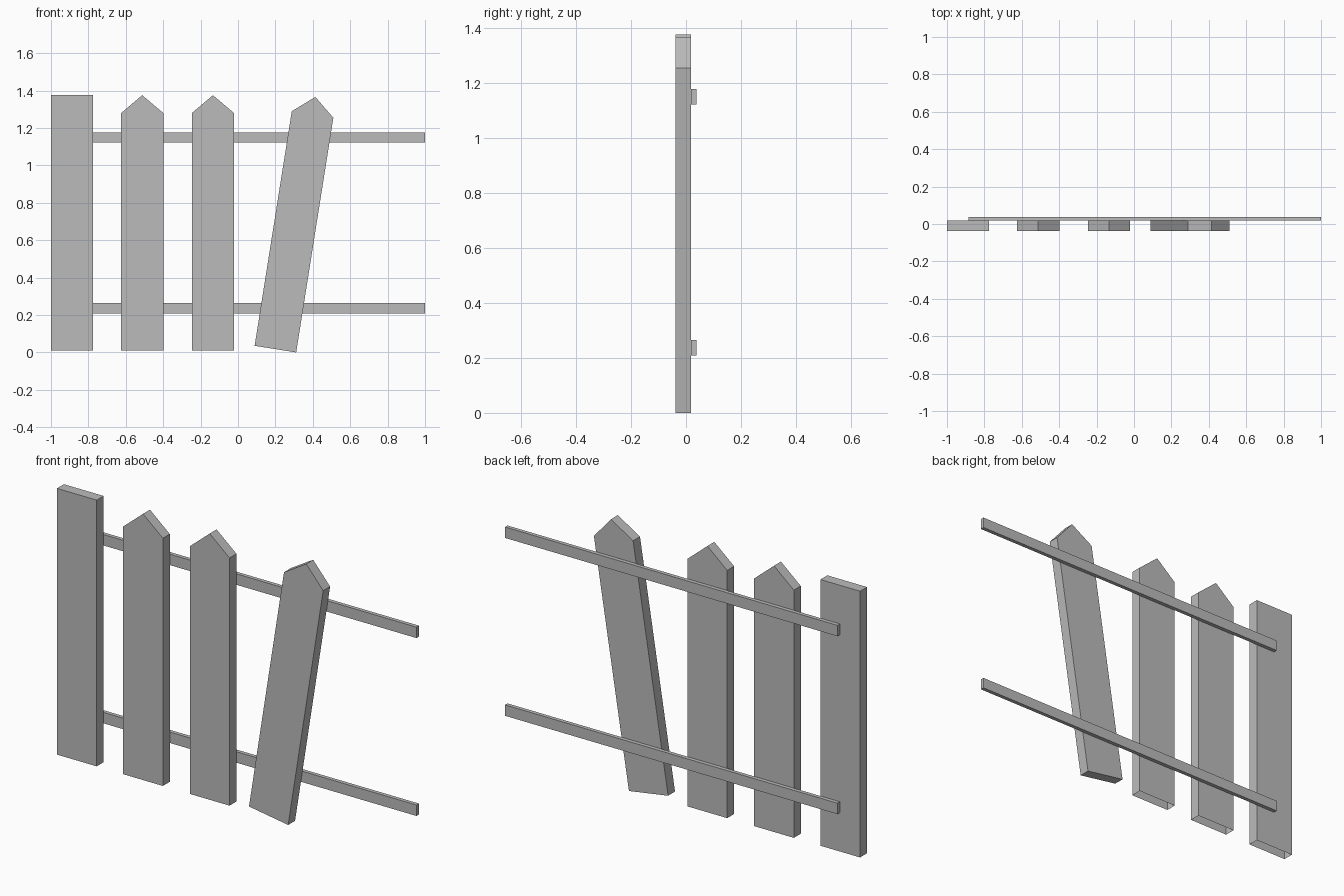
import bpy
import bmesh
from math import radians
from mathutils import Matrix

if "Cube" in bpy.data.objects:
    bpy.data.objects.remove(bpy.data.objects["Cube"], do_unlink=True)

grey = bpy.data.materials.new("plain grey")
grey.use_nodes = True
COLOUR = (0.5, 0.5, 0.5, 1)
grey.diffuse_color = COLOUR
grey.node_tree.nodes["Principled BSDF"].inputs["Base Color"].default_value = COLOUR

WIDTH, HEIGHT, PEAK = 0.225, 1.365, 0.095
FRONT, MIDDLE, BACK = -0.038, 0.018, 0.038


def slab(name, outline, y0, y1, location=(0, 0, 0), tilt=0, open_base=False):
    """Extrude an x-z outline from y0 to y1; its first edge is the base."""
    bm = bmesh.new()
    face = bm.faces.new([bm.verts.new((x, y0, z)) for x, z in outline])
    moved = bmesh.ops.extrude_face_region(bm, geom=[face], use_keep_orig=True)["geom"]
    verts = [v for v in moved if isinstance(v, bmesh.types.BMVert)]
    bmesh.ops.translate(bm, verts=verts, vec=(0, y1 - y0, 0))
    bmesh.ops.recalc_face_normals(bm, faces=bm.faces[:])
    if open_base:
        base = [f for f in bm.faces if all(abs(v.co.z) < 1e-5 for v in f.verts)]
        bmesh.ops.delete(bm, geom=base, context='FACES_ONLY')
    bm.transform(Matrix.Rotation(tilt, 4, 'Y'))
    mesh = bpy.data.meshes.new(name)
    bm.to_mesh(mesh)
    bm.free()
    mesh.materials.append(grey)
    obj = bpy.data.objects.new(name, mesh)
    obj.location = location
    bpy.context.collection.objects.link(obj)
    return obj


def rectangle(x0, x1, z0, z1):
    return [(x0, z0), (x1, z0), (x1, z1), (x0, z1)]


# Flat-topped end post
half = WIDTH / 2
slab("end_post", rectangle(-half, half, 0, HEIGHT), FRONT, MIDDLE,
     (-1 + half, 0, 0.01), open_base=True)

# Pointed pickets, the last one leaning over
shoulder = HEIGHT - PEAK
picket = [(-half, 0), (half, 0), (half, shoulder), (0, HEIGHT), (-half, shoulder)]
slab("left_picket", picket, FRONT, MIDDLE, (-0.512, 0, 0.01), open_base=True)
slab("middle_picket", picket, FRONT, MIDDLE, (-0.134, 0, 0.01), open_base=True)
slab("leaning_picket", picket, FRONT, MIDDLE, (0.2, 0, 0.0176), tilt=radians(9))

# Rails behind the boards
for name, z in (("lower_rail", 0.209), ("upper_rail", 1.121)):
    slab(name, rectangle(-0.885, 1, z, z + 0.056), MIDDLE, BACK)
